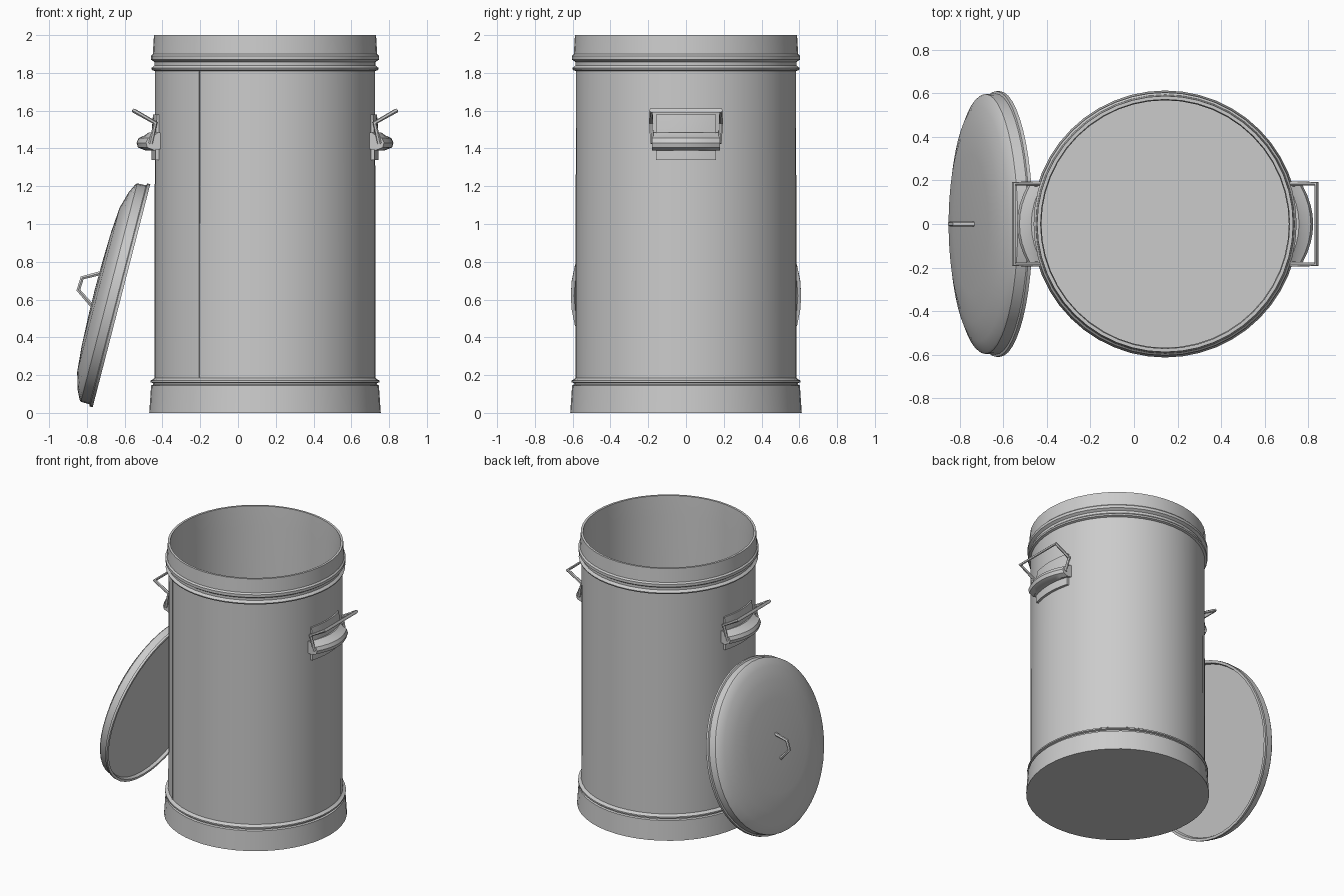
import bpy, bmesh, math
from mathutils import Matrix

if "Cube" in bpy.data.objects:
    bpy.data.objects.remove(bpy.data.objects["Cube"])

CX = 0.143          # axis of the can
SEG = 48


def finish(name, bm, angle=35):
    bmesh.ops.remove_doubles(bm, verts=bm.verts, dist=1e-5)
    bmesh.ops.recalc_face_normals(bm, faces=bm.faces)
    me = bpy.data.meshes.new(name)
    bm.to_mesh(me)
    bm.free()
    ob = bpy.data.objects.new(name, me)
    bpy.context.collection.objects.link(ob)
    smooth(ob, angle)
    return ob


def smooth(ob, angle=35):
    bpy.ops.object.select_all(action='DESELECT')
    ob.select_set(True)
    bpy.context.view_layer.objects.active = ob
    bpy.ops.object.shade_smooth_by_angle(angle=math.radians(angle))


def lathe(name, profile, matrix, closed=False):
    """Revolve (radius, height) points around local z."""
    bm = bmesh.new()
    vs = [bm.verts.new((r, 0, z)) for r, z in profile]
    pairs = list(zip(vs, vs[1:])) + ([(vs[-1], vs[0])] if closed else [])
    edges = [bm.edges.new(p) for p in pairs]
    bmesh.ops.spin(bm, geom=vs + edges, cent=(0, 0, 0), axis=(0, 0, 1),
                   angle=math.tau, steps=SEG)
    bmesh.ops.transform(bm, matrix=matrix, verts=bm.verts)
    return finish(name, bm)


def loft(name, section, offset, half, side, steps=8):
    """Sweep a (radial, z) section across y, following offset(y)."""
    bm = bmesh.new()
    rings = []
    for i in range(steps + 1):
        y = half * (2 * i / steps - 1)
        rings.append([bm.verts.new((CX + side * (offset(y) + dx), y, z)) for dx, z in section])
    n = len(section)
    for a, b in zip(rings, rings[1:]):
        for k in range(n):
            bm.faces.new((a[k], a[(k + 1) % n], b[(k + 1) % n], b[k]))
    bm.faces.new(rings[0])
    bm.faces.new(rings[-1])
    return finish(name, bm)


def wire(name, points, radius, cyclic=False):
    cu = bpy.data.curves.new(name, 'CURVE')
    cu.dimensions = '3D'
    cu.bevel_depth = radius
    cu.bevel_resolution = 1
    cu.use_fill_caps = True
    sp = cu.splines.new('POLY')
    sp.points.add(len(points) - 1)
    for p, co in zip(sp.points, points):
        p.co = (*co, 1)
    sp.use_cyclic_u = cyclic
    ob = bpy.data.objects.new(name, cu)
    bpy.context.collection.objects.link(ob)
    bpy.ops.object.select_all(action='DESELECT')
    ob.select_set(True)
    bpy.context.view_layer.objects.active = ob
    bpy.ops.object.convert(target='MESH')
    smooth(bpy.context.object, 50)


can = Matrix.Translation((CX, 0, 0))

# Can shell: outer wall, rolled ribs, rim, inner wall and floor
lathe("can_body", [
    (0, 0), (0.613, 0), (0.603, 0.145), (0.592, 0.15), (0.592, 0.158),
    (0.606, 0.162), (0.606, 0.172), (0.592, 0.178), (0.585, 0.185),
    (0.583, 1.81), (0.598, 1.815), (0.602, 1.825), (0.586, 1.84),
    (0.586, 1.858), (0.604, 1.87), (0.604, 1.89), (0.594, 1.90),
    (0.588, 2.0), (0.572, 2.0), (0.568, 1.85), (0.568, 0.02), (0, 0.02)], can)

# Vertical sheet seam
a = math.atan2(-0.47, -0.353)
bm = bmesh.new()
bmesh.ops.create_cube(bm, size=1, matrix=Matrix.Translation((CX, 0, 0)) @ Matrix.Rotation(a, 4, 'Z')
                      @ Matrix.Translation((0.582, 0, 0.997)) @ Matrix.Diagonal((0.012, 0.012, 1.625, 1)))
finish("seam", bm)

# Side handles: curved plate, hinge sleeve and wire loop on each side
for side, label in ((1, "right"), (-1, "left")):
    loft(label + "_handle_plate", [(-0.01, 1.34), (0.016, 1.34), (0.016, 1.48), (0.008, 1.58), (-0.01, 1.58)],
         lambda y: math.sqrt(0.585 ** 2 - y * y), 0.16, side)
    sleeve = [(-0.045, 1.40), (0.0, 1.39), (0.038, 1.405), (0.045, 1.43),
              (0.034, 1.455), (0.0, 1.47), (-0.02, 1.485), (-0.045, 1.48)]
    loft(label + "_handle_hinge", sleeve, lambda y: 0.635 - 0.05 * (y / 0.18) ** 2, 0.18, side)
    half = [(0.605, 0.18, 1.43), (0.580, 0.185, 1.535), (0.695, 0.185, 1.60)]
    loop = half + [(x, -y, z) for x, y, z in reversed(half)]
    wire(label + "_handle_loop", [(CX + side * x, y, z) for x, y, z in loop], 0.012, True)

# Lid leaning against the left side
lean = Matrix.Translation((-0.617, 0, 0.62)) @ Matrix.Rotation(math.atan2(-0.968, 0.25), 4, 'Y')
lathe("lid", [
    (0, 0.145), (0.15, 0.143), (0.32, 0.137), (0.45, 0.126), (0.54, 0.1),
    (0.59, 0.076), (0.597, 0.068), (0.599, 0.02), (0.61, 0.016), (0.61, 0.0),
    (0.592, 0.0), (0.585, 0.02), (0, 0.02)], lean)

# Lid handle
wire("lid_handle", [(-0.70, 0, 0.745), (-0.735, 0, 0.738), (-0.825, 0, 0.715), (-0.845, 0, 0.65),
                    (-0.775, 0, 0.57), (-0.745, 0, 0.553)], 0.012)
